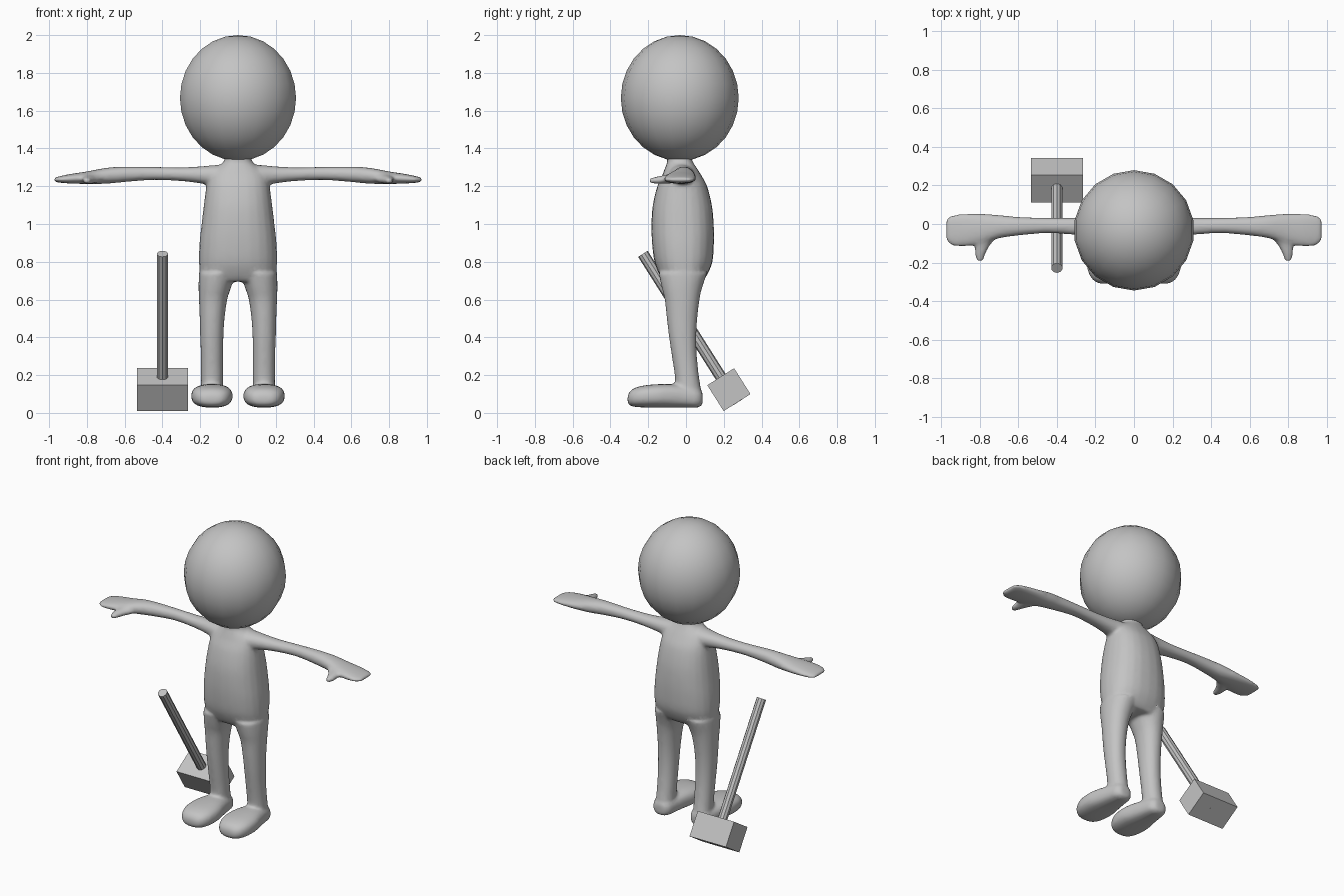
import bpy, bmesh, math
from mathutils import Vector, Matrix

if "Cube" in bpy.data.objects:
    bpy.data.objects.remove(bpy.data.objects["Cube"])

grey = bpy.data.materials.new("plain_grey")
grey.diffuse_color = (0.55, 0.55, 0.55, 1)
grey.use_nodes = True
grey.node_tree.nodes["Principled BSDF"].inputs["Base Color"].default_value = grey.diffuse_color


def finish(bm, name):
    bmesh.ops.recalc_face_normals(bm, faces=bm.faces)
    mesh = bpy.data.meshes.new(name)
    bm.to_mesh(mesh)
    bm.free()
    mesh.materials.append(grey)
    obj = bpy.data.objects.new(name, mesh)
    bpy.context.collection.objects.link(obj)
    return obj


def activate(obj):
    bpy.ops.object.select_all(action='DESELECT')
    obj.select_set(True)
    bpy.context.view_layer.objects.active = obj


def refine(rings, steps=4):
    """Catmull-Rom interpolation between the key sections."""
    out = []
    for i in range(len(rings) - 1):
        p = [rings[max(i - 1, 0)], rings[i], rings[i + 1], rings[min(i + 2, len(rings) - 1)]]
        for s in range(steps):
            t = s / steps
            out.append([0.5 * (2 * b + (c - a) * t + (2 * a - 5 * b + 4 * c - d) * t * t
                               + (3 * b - a - 3 * c + d) * t ** 3) for a, b, c, d in zip(*p)])
    return out + [rings[-1]]


def loft(bm, rings, place, power=2.0, sides=24):
    """Skin sections (t, a_min, a_max, b_min, b_max); place maps (t, a, b) to space."""
    loops = []
    for t, a0, a1, b0, b1 in refine(rings):
        loop = []
        for k in range(sides):
            c, s = math.cos(math.tau * k / sides), math.sin(math.tau * k / sides)
            u = math.copysign(abs(c) ** (2 / power), c)
            v = math.copysign(abs(s) ** (2 / power), s)
            loop.append(bm.verts.new(place(t, (a0 + a1 + u * (a1 - a0)) / 2,
                                           (b0 + b1 + v * (b1 - b0)) / 2)))
        loops.append(loop)
    for lo, hi in zip(loops, loops[1:]):
        for k in range(sides):
            n = (k + 1) % sides
            bm.faces.new((lo[k], lo[n], hi[n], hi[k]))
    bm.faces.new(loops[0])
    bm.faces.new(loops[-1])


body = bmesh.new()

# torso and neck: z, x range, y range
torso = [(z, -w, w, f, b) for z, w, f, b in (
    (.695, .185, -.115, .085), (.73, .2, -.14, .112), (.8, .207, -.167, .14),
    (.9, .204, -.18, .148), (1.0, .193, -.183, .147), (1.1, .181, -.176, .137),
    (1.2, .167, -.152, .112), (1.26, .15, -.125, .08), (1.3, .11, -.11, .055),
    (1.325, .08, -.1, .038), (1.35, .07, -.1, .03), (1.42, .07, -.1, .03))]
loft(body, torso, lambda t, a, b: (a, b, t), 2.35)

# leg: z, x range, y range
leg = [(.06, .08, .196, -.05, .083), (.12, .08, .196, -.055, .08), (.2, .079, .196, -.06, .068),
       (.3, .079, .197, -.075, .058), (.4, .077, .2, -.09, .055), (.5, .071, .203, -.102, .06),
       (.6, .057, .207, -.113, .072), (.66, .038, .209, -.128, .085), (.74, .012, .208, -.145, .112)]
# foot: y, x range, z range
foot = [(y, .138 - w, .138 + w, lo, hi) for y, w, lo, hi in (
    (-.309, .045, .05, .095), (-.285, .08, .034, .125), (-.23, .105, .029, .144),
    (-.15, .109, .028, .152), (-.07, .092, .028, .152), (0, .076, .028, .14),
    (.06, .062, .028, .13), (.088, .035, .042, .11))]
# arm and hand: x, y range, z range
arm = [(.04, -.1, .05, 1.19, 1.315), (.12, -.09, .045, 1.2, 1.312), (.2, -.07, .037, 1.215, 1.305),
       (.3, -.057, .032, 1.227, 1.3), (.45, -.048, .032, 1.233, 1.302), (.6, -.06, .037, 1.222, 1.304),
       (.7, -.075, .047, 1.213, 1.297), (.8, -.106, .054, 1.212, 1.278),
       (.88, -.118, .053, 1.214, 1.266), (.94, -.114, .047, 1.218, 1.254),
       (.973, -.09, .03, 1.224, 1.245)]
# thumb: y, x range, z range
thumb = [(-.03, .7, .8, 1.22, 1.27), (-.08, .722, .822, 1.215, 1.265), (-.12, .752, .826, 1.212, 1.258),
         (-.16, .77, .824, 1.212, 1.25), (-.192, .782, .816, 1.217, 1.243)]
for side in (-1, 1):
    loft(body, leg, lambda t, a, b: (side * a, b, t), 2.1)
    loft(body, foot, lambda t, a, b: (side * a, t, b), 2.6)
    loft(body, arm, lambda t, a, b: (side * t, a, b), 2.2)
    loft(body, thumb, lambda t, a, b: (side * a, t, b))

# fuse the limbs and torso into one soft skin
body = finish(body, "body")
activate(body)
fuse = body.modifiers.new("fuse", 'REMESH')
fuse.mode = 'VOXEL'
fuse.voxel_size = 0.01
soften = body.modifiers.new("soften", 'SMOOTH')
soften.factor = 0.5
soften.iterations = 8
thin = body.modifiers.new("thin", 'DECIMATE')
thin.ratio = 0.3
for m in ("fuse", "soften", "thin"):
    bpy.ops.object.modifier_apply(modifier=m)
bpy.ops.object.shade_smooth()

# head
bm = bmesh.new()
bmesh.ops.create_uvsphere(bm, u_segments=18, v_segments=14, radius=1)
bmesh.ops.transform(bm, verts=bm.verts, matrix=Matrix.Translation((0, -.033, 1.667))
                    @ Matrix.Diagonal((.312, .312, .333, 1)))
head = finish(bm, "head")
activate(head)
bpy.ops.object.shade_smooth()

# mallet leaning behind the leg: handle axis runs down and back
top, middle = Vector((-.4, -.228, .842)), Vector((-.4, .227, .123))
axis = (middle - top).normalized()
turn = axis.to_track_quat('-Z', 'X').to_matrix().to_4x4()
tilt = Matrix.Rotation(math.atan2(axis.y, -axis.z), 4, 'X')

bm = bmesh.new()
bmesh.ops.create_cube(bm, size=1)
bmesh.ops.transform(bm, verts=bm.verts, matrix=Matrix.Translation(middle) @ tilt
                    @ Matrix.Diagonal((.27, .168, .162, 1)))
finish(bm, "mallet_head")

bm = bmesh.new()
end = middle + axis * .082
bmesh.ops.create_cone(bm, cap_ends=True, segments=10, radius1=.03, radius2=.03,
                      depth=(end - top).length)
bmesh.ops.transform(bm, verts=bm.verts, matrix=Matrix.Translation((top + end) / 2) @ tilt)
handle = finish(bm, "mallet_handle")
activate(handle)
bpy.ops.object.shade_smooth_by_angle(angle=math.radians(30))
